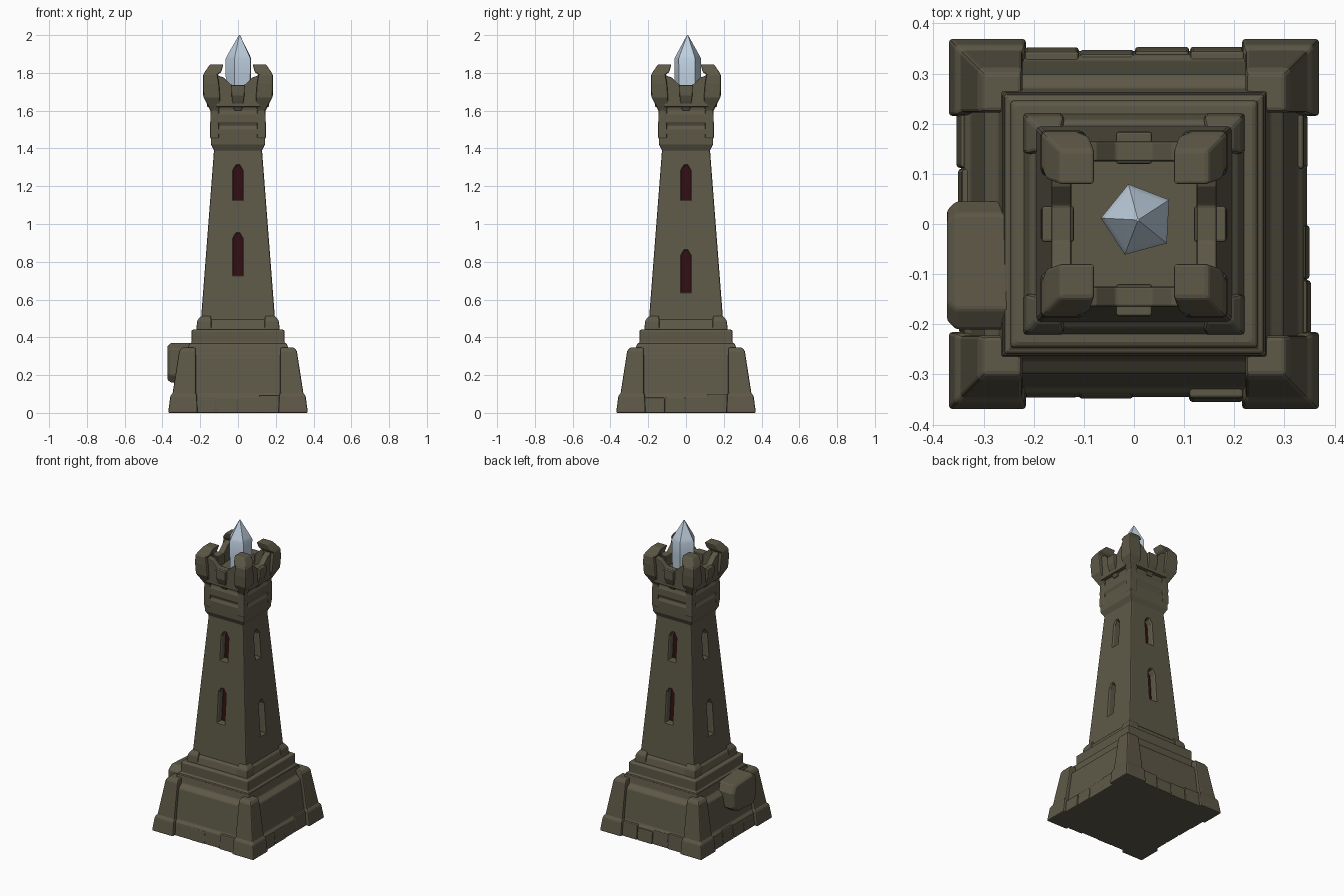
import bpy, bmesh, math, random
from mathutils import Vector, Matrix

if "Cube" in bpy.data.objects:
    bpy.data.objects.remove(bpy.data.objects["Cube"])

random.seed(4)


def material(name, rgb):
    m = bpy.data.materials.new(name)
    m.diffuse_color = (*rgb, 1)
    m.use_nodes = True
    m.node_tree.nodes["Principled BSDF"].inputs["Base Color"].default_value = m.diffuse_color
    return m


STONE = material("weathered stone", (0.110, 0.098, 0.063))
RED = material("dark red window", (0.035, 0.004, 0.005))
CRYSTAL = material("pale crystal", (0.52, 0.63, 0.74))


def loft(bm, rings, side=0):
    """Join rings of equal point count into a closed solid, turned by side * 90 degrees."""
    rot = Matrix.Rotation(side * math.pi / 2, 3, 'Z')
    vs = [[bm.verts.new(rot @ Vector(p)) for p in r] for r in rings]
    n = len(vs[0])
    faces = [bm.faces.new(vs[0][::-1]), bm.faces.new(vs[-1])]
    for a, b in zip(vs, vs[1:]):
        for i in range(n):
            j = (i + 1) % n
            faces.append(bm.faces.new((a[i], a[j], b[j], b[i])))
    bmesh.ops.recalc_face_normals(bm, faces=faces)


def rect(x0, x1, y0, y1, z):
    return [(x0, y0, z), (x1, y0, z), (x1, y1, z), (x0, y1, z)]


def square(h, z):
    return rect(-h, h, -h, h, z)


def corner(lo, hi, z):
    return rect(lo, hi, lo, hi, z)


def finish(bm, name, mat, bevel=0.0):
    me = bpy.data.meshes.new(name)
    bm.to_mesh(me)
    bm.free()
    me.materials.append(mat)
    ob = bpy.data.objects.new(name, me)
    bpy.context.collection.objects.link(ob)
    if bevel:
        b = ob.modifiers.new("worn edges", 'BEVEL')
        b.width, b.segments, b.limit_method = bevel, 2, 'ANGLE'
    return ob


def square_stack(name, profile, bevel=0.005):
    bm = bmesh.new()
    loft(bm, [square(h, z) for h, z in profile])
    return finish(bm, name, STONE, bevel)


def four_corners(name, profile, bevel=0.007):
    bm = bmesh.new()
    for k in range(4):
        loft(bm, [corner(lo, hi, z) for lo, hi, z in profile], k)
    return finish(bm, name, STONE, bevel)


# Base: sloping walls, corner buttresses and stepped courses
square_stack("base_wall", [(.345, 0), (.338, .085), (.325, .1), (.298, .29), (.27, .315), (.262, .36)])
four_corners("corner_buttresses", [(.215, .37, 0), (.217, .358, .09), (.222, .346, .105),
                                   (.222, .312, .325), (.225, .3, .345)])
square_stack("upper_step", [(.262, .34), (.258, .368), (.246, .372), (.246, .437), (.235, .442)])
square_stack("tower_foot", [(.222, .43), (.208, .485), (.19, .5)])
four_corners("foot_corners", [(.14, .222, .43), (.14, .216, .488), (.145, .195, .515)])

# Uneven plinth stones between the buttresses
bm = bmesh.new()
for k in range(4):
    for i in range(4):
        x = -.22 + i * .11
        d = .35 + random.uniform(-.006, .006)
        h = random.uniform(.075, .1)
        loft(bm, [rect(x, x + .108, -d, -.3, 0), rect(x, x + .108, -d + .008, -.3, h)], k)
finish(bm, "plinth_stones", STONE, .006)

# Loose boulder slab on the left wall
bm = bmesh.new()
outline = [(-.21, .20), (-.18, .16), (-.02, .17), (.04, .21), (.045, .31), (.02, .36), (-.17, .37), (-.21, .34)]
rings = []
for x, s in ((-.25, 1), (-.355, 1), (-.373, .86)):
    rings.append([(x, -.083 + (y + .083) * s, .265 + (z - .265) * s) for y, z in outline])
loft(bm, rings)
finish(bm, "wall_boulder", STONE, .006)


# Tower shaft with recessed pointed windows
def shaft(z):
    return .197 - (z - .48) * .0767


tower = square_stack("tower_shaft", [(shaft(z), z) for z in (.44, 1.40)], .008)


def window_ring(z0, z1, w, depth):
    pts = [(-w, z0), (w, z0), (w, z1 - .03), (w * .35, z1), (-w * .35, z1), (-w, z1 - .03)]
    return [(u, -(shaft(z) + depth), z) for u, z in pts]


cut, glass = bmesh.new(), bmesh.new()
for k in range(4):
    low = (.73, .95) if k % 2 == 0 else (.64, .86)
    for z0, z1 in (low, (1.13, 1.31)):
        loft(cut, [window_ring(z0, z1, .024, -.045), window_ring(z0, z1, .024, -.008),
                   window_ring(z0 - .012, z1 + .012, .036, .012)], k)
        loft(glass, [window_ring(z0 - .002, z1 + .002, .026, -.049),
                     window_ring(z0 - .002, z1 + .002, .026, -.042)], k)
cutter = finish(cut, "window_cutter", STONE)
cutter.hide_render = True
cutter.hide_viewport = True
boolean = tower.modifiers.new("windows", 'BOOLEAN')
boolean.operation, boolean.solver, boolean.object = 'DIFFERENCE', 'EXACT', cutter
finish(glass, "window_panes", RED)

# Banded collar carrying the battlement floor
square_stack("collar", [(.122, 1.36), (.128, 1.39), (.143, 1.42), (.146, 1.5), (.138, 1.52), (.147, 1.54),
                        (.146, 1.58), (.138, 1.6), (.142, 1.62), (.158, 1.67)])

# Corner merlons flaring out, then curling inward
four_corners("corner_merlons", [(.095, .125, 1.41), (.1, .148, 1.46), (.1, .146, 1.6), (.095, .182, 1.67),
                                (.1, .186, 1.74), (.108, .184, 1.79), (.088, .176, 1.805),
                                (.078, .148, 1.845)])

# Notched parapet walls and a central corbel on each side
parapet, corbels = bmesh.new(), bmesh.new()
half = [(.115, 1.62), (.115, 1.79), (.075, 1.775), (.036, 1.737)]
notch = half + [(-u, z) for u, z in reversed(half)]
for k in range(4):
    loft(parapet, [[(u, -d, z) for u, z in notch] for d in (.125, .165)], k)
    loft(corbels, [rect(-w, w, -d, -.12, z) for w, d, z in
                   ((.02, .145, 1.6), (.03, .172, 1.65), (.034, .184, 1.68), (.036, .184, 1.735))], k)
finish(parapet, "parapet_walls", STONE, .004)
finish(corbels, "parapet_corbels", STONE, .005)

# Five-sided crystal
bm = bmesh.new()
rings = []
for r, z in ((.068, 1.64), (.073, 1.78), (.074, 1.875), (.064, 1.895), (.003, 2.0)):
    angles = [math.radians(105 + 72 * i) for i in range(5)]
    rings.append([(.008 + r * math.cos(a), .008 + r * math.sin(a), z) for a in angles])
loft(bm, rings)
crystal = finish(bm, "crystal", CRYSTAL)
bpy.context.view_layer.objects.active = crystal
crystal.select_set(True)
bpy.ops.object.shade_smooth_by_angle(angle=math.radians(50))
